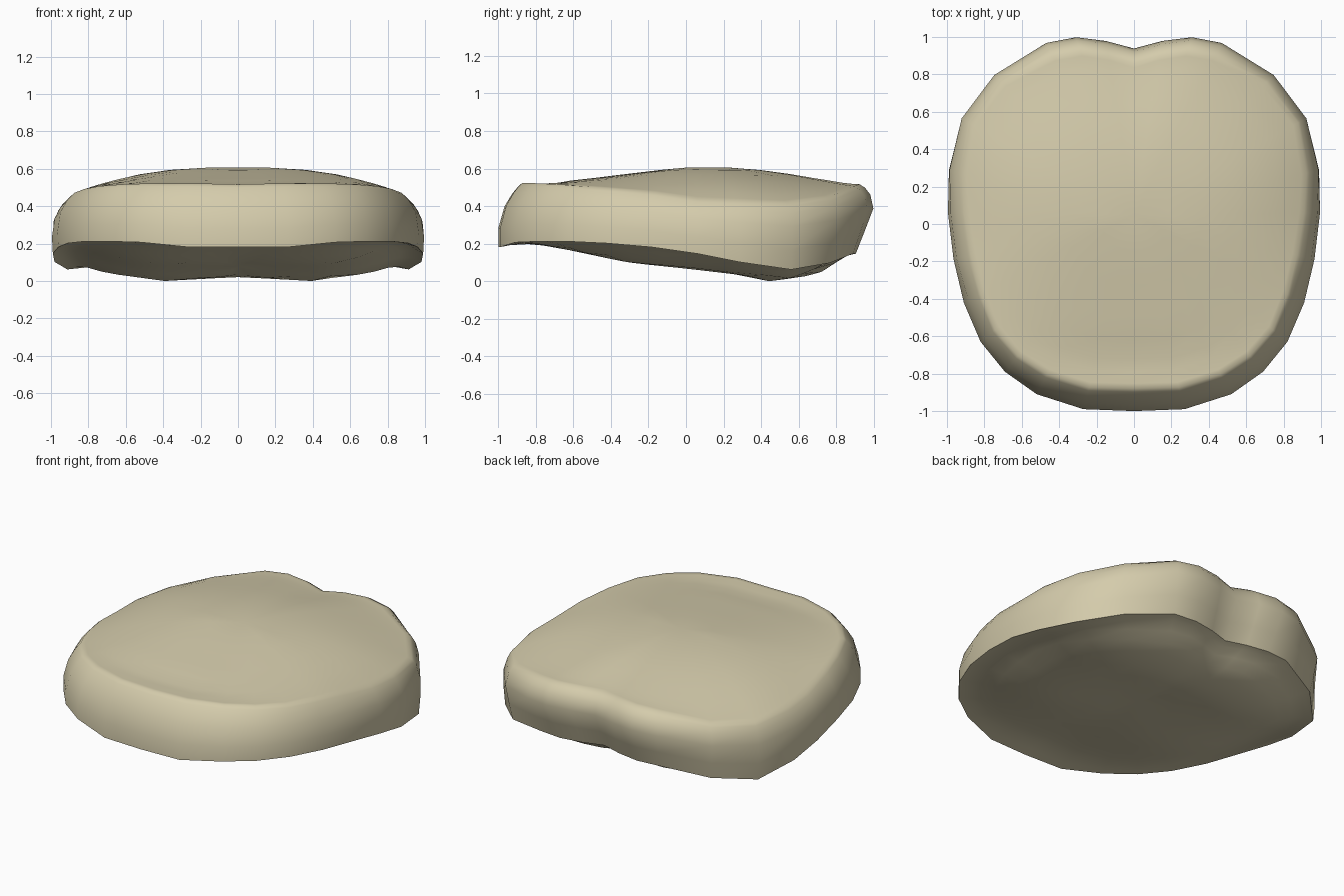
import bpy
import bmesh
import math
from mathutils import Vector

cube = bpy.data.objects.get("Cube")
if cube:
    bpy.data.objects.remove(cube, do_unlink=True)

CENTRE = Vector((0, 0.05))

# Half outline, front to back: x, y, top edge z, bottom edge z, top inset, bottom inset
STATIONS = [
    (0, -1, .52, .185, .12, 0), (.27, -.99, .525, .185, .12, 0),
    (.52, -.91, .525, .21, .12, 0), (.69, -.79, .52, .215, .11, 0),
    (.82, -.63, .51, .215, .1, 0), (.91, -.42, .495, .205, .1, 0),
    (.97, -.19, .475, .185, .1, .01), (1, .06, .44, .15, .09, .01),
    (1, .29, .43, .105, .08, .02), (.93, .57, .42, .065, .06, .02),
    (.75, .8, .45, .1, .06, .05), (.47, .97, .51, .15, .08, .09),
    (.31, 1, .52, .15, .08, .1), (.15, .98, .52, .15, .08, .1),
    (0, .94, .51, .15, .08, .1),
]
# Centre line heights along y
CROWN = [(-.88, .525), (-.74, .508), (-.62, .548), (-.3, .58), (0, .61),
         (.25, .61), (.5, .595), (.8, .56), (.92, .52)]
BELLY = [(-.88, .215), (-.6, .16), (-.3, .1), (0, .07), (.3, .035),
         (.45, 0), (.72, .025), (.82, .08), (.9, .15)]
# Wall profile: height fraction, share of the top inset
WALL = [(0, 0), (.3, 0), (.65, .28), (.85, .62), (.95, .85), (1, 1)]


def height(curve, y):
    """Linear interpolation along a centre line."""
    for (a, za), (b, zb) in zip(curve, curve[1:]):
        if y <= b:
            t = max(0, (y - a) / (b - a))
            return za + (zb - za) * t
    return curve[-1][1]


def crown_height(p):
    return height(CROWN, p.y)


def belly_height(p):
    """Two shallow lobes that rise again towards the side lip."""
    d = abs(p.x) - .43
    return height(BELLY, p.y) + d * d * (.55 if d > 0 else .1)


def wall_ring(t, share):
    """The undercut back keeps its full width higher up than the sides."""
    ring = []
    for x, y, top, low, inset, under in STATIONS:
        p = Vector((x, y))
        distance = inset * share ** (1 + 20 * under) + under * max(0, 1 - t / .65)
        p += (CENTRE - p).normalized() * distance
        ring.append(Vector((p.x, p.y, low + (top - low) * t)))
    return ring


def cap_ring(edge, surface, scale, power):
    """Shrink an edge ring and blend its height into the cap surface."""
    ring = []
    for v in edge:
        p = CENTRE + (v.xy - CENTRE) * scale
        mid = surface(p)
        ring.append(Vector((p.x, p.y, mid + (v.z - mid) * scale ** power)))
    return ring


# Cushion body: underside rings, wall rings, crown rings
walls = [wall_ring(t, share) for t, share in WALL]
lower = [cap_ring(walls[0], belly_height, s, 7)
         for s in (.2, .4, .55, .7, .8, .88, .95)]
upper = [cap_ring(walls[-1], crown_height, s, 2.8)
         for s in (.97, .9, .83, .72, .58, .4, .2)]

bm = bmesh.new()
loops = []
for ring in lower + walls + upper:
    mirrored = [Vector((-v.x, v.y, v.z)) for v in reversed(ring[1:-1])]
    loops.append([bm.verts.new(v) for v in ring + mirrored])

count = len(loops[0])
for a, b in zip(loops, loops[1:]):
    for i in range(count):
        j = (i + 1) % count
        bm.faces.new((a[i], a[j], b[j], b[i]))

for loop, surface in ((loops[0], belly_height), (loops[-1], crown_height)):
    tip = bm.verts.new((CENTRE.x, CENTRE.y, surface(CENTRE)))
    for i in range(count):
        bm.faces.new((loop[i], loop[(i + 1) % count], tip))

# Rest the underside on the ground
floor = min(v.co.z for v in bm.verts)
bmesh.ops.translate(bm, verts=bm.verts, vec=(0, 0, -floor))
bmesh.ops.recalc_face_normals(bm, faces=bm.faces)

mesh = bpy.data.meshes.new("cushion_body")
bm.to_mesh(mesh)
bm.free()
body = bpy.data.objects.new("cushion_body", mesh)
bpy.context.collection.objects.link(body)

# Single sand colour
sand = bpy.data.materials.new("pale_sand")
sand.use_nodes = True
colour = (.66, .6, .41, 1)
sand.diffuse_color = colour
sand.node_tree.nodes["Principled BSDF"].inputs["Base Color"].default_value = colour
mesh.materials.append(sand)

bpy.context.view_layer.objects.active = body
body.select_set(True)
bpy.ops.object.shade_smooth_by_angle(angle=math.radians(45))
